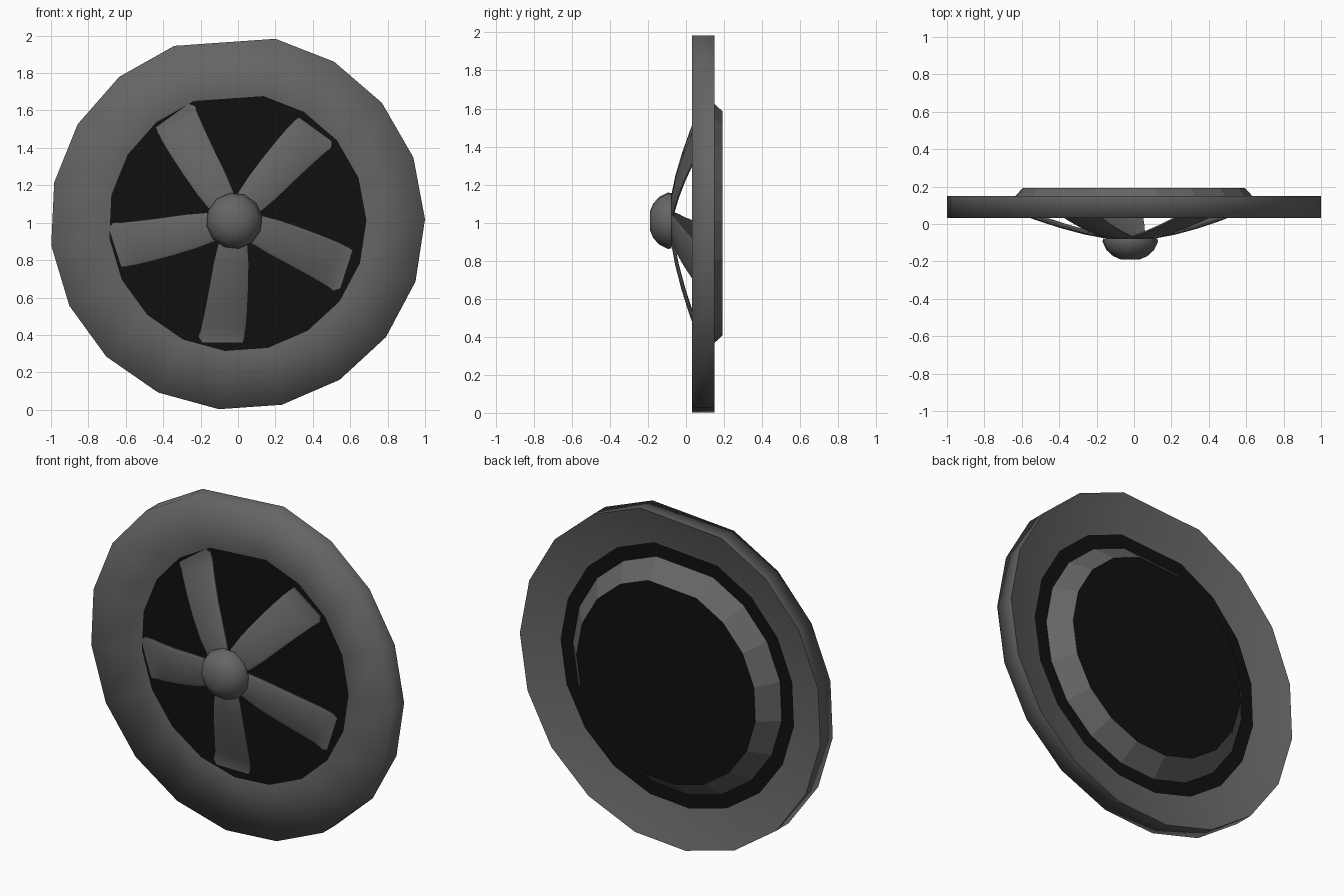
import bpy, bmesh
from math import cos, sin, radians, pi, hypot

if "Cube" in bpy.data.objects:
    bpy.data.objects.remove(bpy.data.objects["Cube"])

CX, CZ = -0.003, 1.001          # wheel centre
HX, HZ = -0.02, 1.01            # hub centre
# 18 corners, with one wider gap at the top
RIM = [radians(109.7 + 19.33 * i) for i in range(18)]


def material(name, v):
    m = bpy.data.materials.new(name)
    m.diffuse_color = (v, v, v, 1)
    m.use_nodes = True
    m.node_tree.nodes["Principled BSDF"].inputs["Base Color"].default_value = m.diffuse_color
    return m


GREY, BLACK = material("dark_grey", 0.13), material("black", 0.005)


def finish(name, bm, mats, smooth=None):
    bmesh.ops.recalc_face_normals(bm, faces=bm.faces)
    me = bpy.data.meshes.new(name)
    bm.to_mesh(me)
    bm.free()
    ob = bpy.data.objects.new(name, me)
    bpy.context.collection.objects.link(ob)
    for m in mats:
        me.materials.append(m)
    if smooth:
        bpy.ops.object.select_all(action='DESELECT')
        ob.select_set(True)
        bpy.context.view_layer.objects.active = ob
        bpy.ops.object.shade_smooth_by_angle(angle=radians(smooth))
    return ob


def lathe(bm, profile, angles, cx, cz, closed=False):
    """Sweep (radius, y) points around the y axis; returns the rings."""
    rings = [[bm.verts.new((cx + r * cos(a), y, cz + r * sin(a))) for a in angles]
             for r, y in profile]
    n = len(angles)
    pairs = list(zip(rings, rings[1:]))
    if closed:
        pairs.append((rings[-1], rings[0]))
    for p, q in pairs:
        for i in range(n):
            j = (i + 1) % n
            bm.faces.new((p[i], p[j], q[j], q[i]))
    return rings


# Tyre: outer wall with both faces dished toward the middle
bm = bmesh.new()
lathe(bm, [(0.69, 0.07), (1.003, 0.032), (1.003, 0.15), (0.793, 0.085)],
      RIM, CX, CZ, closed=True)
finish("tyre", bm, [GREY], 100)

# Black disc behind the blades
bm = bmesh.new()
rings = lathe(bm, [(0.79, 0.083), (0.69, 0.074)], RIM, CX, CZ)
for r in rings:
    bm.faces.new(r)
finish("wheel_disc", bm, [BLACK])

# Raised rear cover: grey sloping wall and black cap
bm = bmesh.new()
rings = lathe(bm, [(0.697, 0.083), (0.597, 0.192)], RIM, CX, CZ)
cap = bm.faces.new(rings[1])
cap.material_index = 1
finish("rear_cover", bm, [GREY, BLACK])

# Five swept blades, bowed back toward the rim
ROWS = [(-0.08, 0.035, 0.94), (-0.108, 0.052, 0.88), (-0.132, 0.058, 0.78),
        (-0.155, 0.056, 0.65), (-0.178, 0.05, 0.53), (-0.197, 0.043, 0.44),
        (-0.21, 0.034, 0.39), (-0.19, 0.025, 0.36)]


def blade_y(x, z):
    r = hypot(x - HX, z - HZ)
    return -0.08 + 0.11 * (max(r - 0.1, 0) / 0.43) ** 1.4


for k in range(5):
    t = 2 * pi * k / 5
    bm = bmesh.new()
    front, back = [], []
    for xl, xr, z in ROWS:
        f, b = [], []
        for x, drop in ((xl, 0.008), (xl + 0.02, 0), (xr - 0.02, 0), (xr, 0.008)):
            y = min(blade_y(x, z) + drop, 0.068)
            dx, dz = x - HX, z - HZ
            px, pz = HX + dx * cos(t) - dz * sin(t), HZ + dx * sin(t) + dz * cos(t)
            f.append(bm.verts.new((px, y, pz)))
            b.append(bm.verts.new((px, y + 0.008, pz)))
        front.append(f)
        back.append(b)
    n = len(ROWS)
    for i in range(n - 1):
        for g in (front, back):
            for j in range(3):
                bm.faces.new((g[i][j], g[i][j + 1], g[i + 1][j + 1], g[i + 1][j]))
        for j in (0, 3):
            bm.faces.new((front[i][j], front[i + 1][j], back[i + 1][j], back[i][j]))
    for i in (0, n - 1):
        for j in range(3):
            bm.faces.new((front[i][j], front[i][j + 1], back[i][j + 1], back[i][j]))
    finish(f"blade_{k + 1}", bm, [GREY], 40)

# Domed hub
bm = bmesh.new()
hub_angles = [2 * pi * (i + 0.3) / 12 for i in range(12)]
rings = lathe(bm, [(0.147, -0.077), (0.15, -0.095), (0.128, -0.14),
                   (0.092, -0.172), (0.05, -0.19)], hub_angles, HX, HZ)
bm.faces.new(rings[0])
bm.faces.new(rings[-1])
finish("hub", bm, [GREY], 50)
